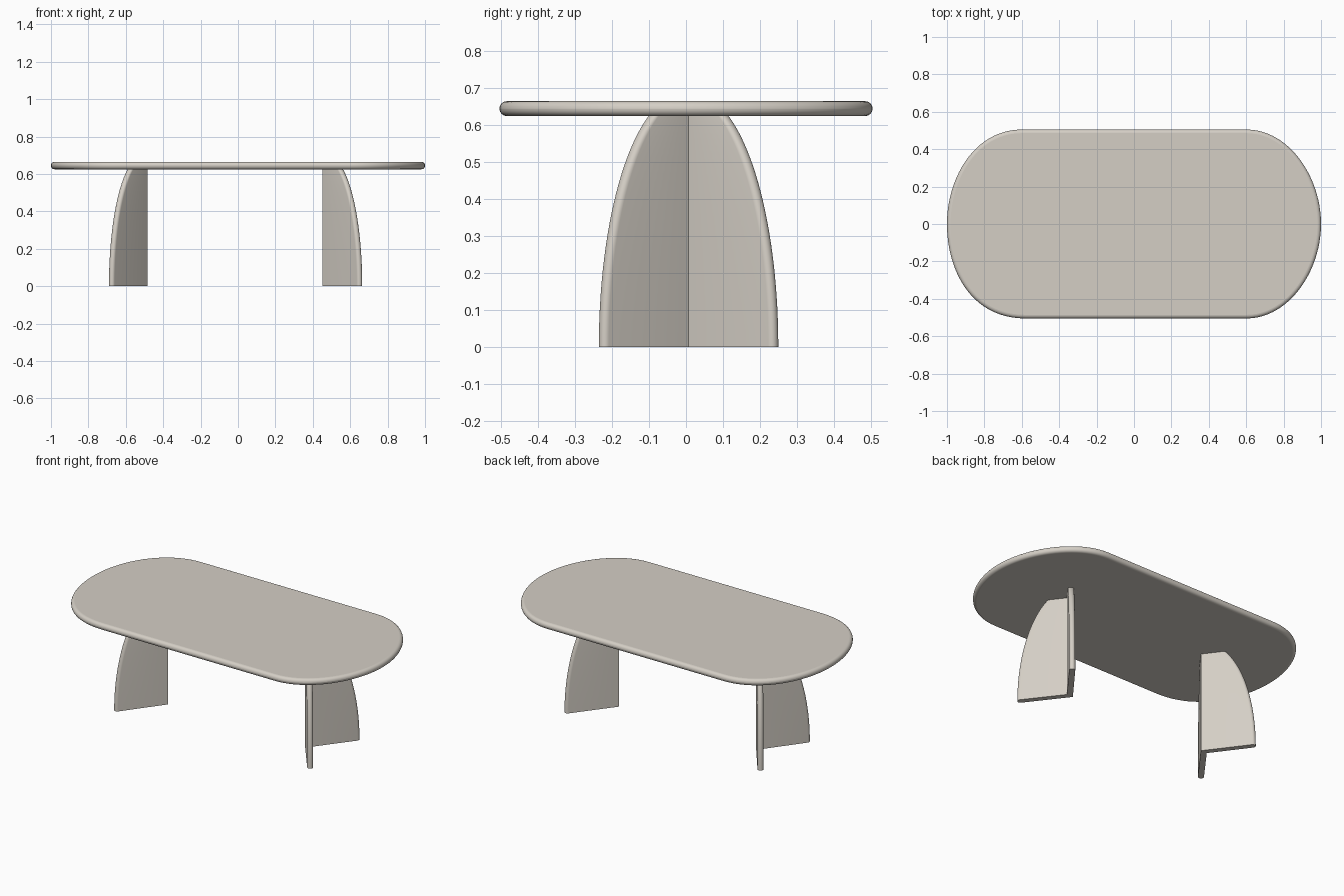
import bpy, bmesh, math
from mathutils import Vector
from mathutils.geometry import interpolate_bezier

if "Cube" in bpy.data.objects:
    bpy.data.objects.remove(bpy.data.objects["Cube"])

stone = bpy.data.materials.new("warm grey")
stone.diffuse_color = (0.66, 0.62, 0.56, 1)
stone.use_nodes = True
stone.node_tree.nodes["Principled BSDF"].inputs["Base Color"].default_value = stone.diffuse_color


def finish(name, bm):
    bmesh.ops.recalc_face_normals(bm, faces=bm.faces)
    mesh = bpy.data.meshes.new(name)
    bm.to_mesh(mesh)
    bm.free()
    mesh.materials.append(stone)
    ob = bpy.data.objects.new(name, mesh)
    bpy.context.collection.objects.link(ob)
    return ob


def smooth(ob):
    bpy.ops.object.select_all(action='DESELECT')
    ob.select_set(True)
    bpy.context.view_layer.objects.active = ob
    bpy.ops.object.shade_smooth_by_angle(angle=math.radians(35))


# tabletop: stadium-like outline from four bezier corners, fully rounded rim
def corner(sx, sy, x0, handle):
    pts = [(x0, 0.505), (handle, 0.505), (1, 0.25), (1, 0)]
    return interpolate_bezier(*[Vector((sx * x, sy * y, 0)) for x, y in pts], 24)


outline = corner(1, 1, 0.6, 0.83)
outline += corner(1, -1, 0.6, 0.83)[::-1][1:]
outline += corner(-1, -1, 0.58, 0.87)
outline += corner(-1, 1, 0.6, 0.85)[::-1][1:]
bm = bmesh.new()
base = bm.faces.new([bm.verts.new((p.x, p.y, 0.625)) for p in outline])
side = bmesh.ops.extrude_face_region(bm, geom=[base])
bmesh.ops.translate(bm, vec=(0, 0, 0.04),
                    verts=[g for g in side["geom"] if isinstance(g, bmesh.types.BMVert)])
top = finish("tabletop", bm)
bev = top.modifiers.new("round rim", 'BEVEL')
bev.width, bev.segments, bev.limit_method = 0.0195, 6, 'ANGLE'
bev.angle_limit = math.radians(50)
smooth(top)


# leg: V-shaped section whose wings shrink along an elliptical arc
def leg(name, sx, apex, tip):
    r, yc, height, levels = 0.017, 0.007, 0.683, 28
    a = math.atan2(0.226, tip - apex - 2.3 * r)
    cx = apex + r / math.sin(a)
    length = 0.226 / math.sin(a)
    bm = bmesh.new()
    rings = []
    for i in range(levels + 1):
        z = 0.63 * math.sin(i / levels * math.pi / 2)
        u = length * math.sqrt(1 - (z / height) ** 2)
        tx, ty = cx + u * math.cos(a), u * math.sin(a)
        arc = [(tx + r * math.cos(t), ty + r * math.sin(t))
               for t in [a + math.pi / 2 - k * math.pi / 10 for k in range(11)]]
        plan = [(apex, 0)] + arc + [(cx + r / math.sin(a), 0)]
        plan += [(x, -y) for x, y in arc[::-1]]
        rings.append([bm.verts.new((sx * x, yc + y, z)) for x, y in plan])
    n = len(rings[0])
    for lo, hi in zip(rings, rings[1:]):
        for k in range(n):
            m = (k + 1) % n
            bm.faces.new((lo[k], lo[m], hi[m], hi[k]))
    bm.faces.new(rings[0])
    bm.faces.new(rings[-1])
    smooth(finish(name, bm))


leg("right_leg", 1, 0.453, 0.665)
leg("left_leg", -1, 0.484, 0.691)
